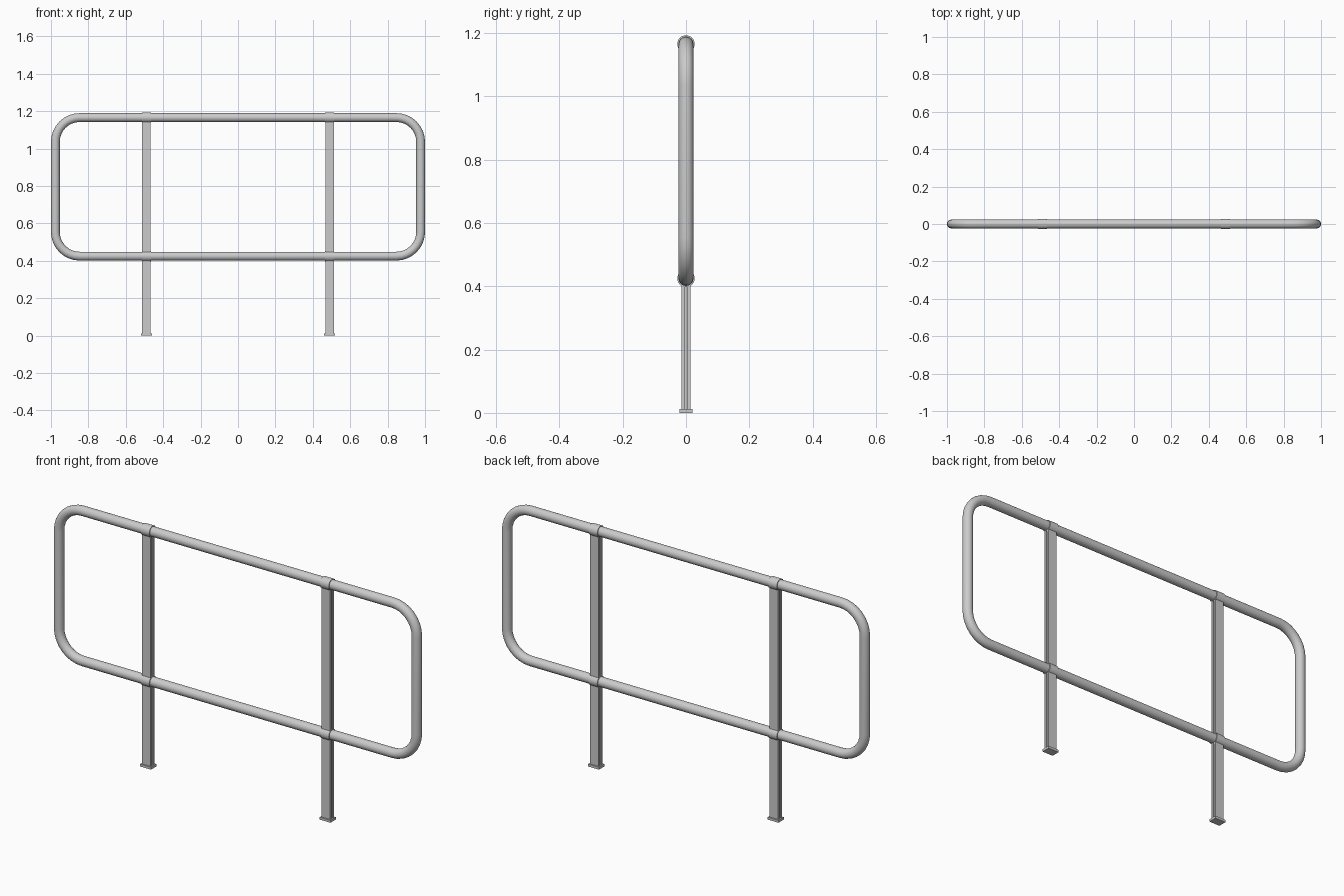
import bpy, bmesh, math
from mathutils import Vector, Matrix

if "Cube" in bpy.data.objects:
    bpy.data.objects.remove(bpy.data.objects["Cube"])

R = 0.0235                      # rail tube radius
X_END, Z_LOW, Z_HIGH = 1 - R, 0.425, 1.166
BEND, POST_X = 0.13, 0.49


def finish(name, bm, smooth=True):
    bmesh.ops.recalc_face_normals(bm, faces=bm.faces)
    mesh = bpy.data.meshes.new(name)
    bm.to_mesh(mesh)
    bm.free()
    ob = bpy.data.objects.new(name, mesh)
    bpy.context.collection.objects.link(ob)
    if smooth:
        bpy.ops.object.select_all(action='DESELECT')
        bpy.context.view_layer.objects.active = ob
        ob.select_set(True)
        bpy.ops.object.shade_smooth_by_angle(angle=math.radians(35))
    return ob


# Rail loop: a round section swept along a closed rounded rectangle
def rail_loop(steps=8, sides=24):
    bm = bmesh.new()
    rings = []
    corners = [(1, 1, 0), (-1, 1, 90), (-1, -1, 180), (1, -1, 270)]
    mid, half = (Z_LOW + Z_HIGH) / 2, (Z_HIGH - Z_LOW) / 2
    for sx, sz, start in corners:
        centre = Vector((sx * (X_END - BEND), 0, mid + sz * (half - BEND)))
        for i in range(steps + 1):
            a = math.radians(start + 90 * i / steps)
            out = Vector((math.cos(a), 0, math.sin(a)))
            ring = []
            for j in range(sides):
                t = math.tau * j / sides
                p = centre + out * (BEND + R * math.cos(t))
                p.y = R * math.sin(t)
                ring.append(bm.verts.new(p))
            rings.append(ring)
    for k, ring in enumerate(rings):
        nxt = rings[(k + 1) % len(rings)]
        for j in range(sides):
            n = (j + 1) % sides
            bm.faces.new((ring[j], ring[n], nxt[n], nxt[j]))
    return finish("rail_loop", bm)


# Upright: grooved section extruded upwards
def post(name, x):
    w, d, web, gap = 0.0235, 0.0145, 0.012, 0.004
    quarter = [(w, gap), (w, d)]
    right = [(web, -gap), (w, -gap), (w, -d)]
    profile = right[:] + [(-w, -d), (-w, -gap), (-web, -gap),
                          (-web, gap), (-w, gap), (-w, d)] + quarter[::-1] + [(web, gap)]
    bm = bmesh.new()
    face = bm.faces.new([bm.verts.new((x + px, py, 0.01)) for px, py in profile])
    top = bmesh.ops.extrude_face_region(bm, geom=[face])["geom"]
    bmesh.ops.translate(bm, vec=(0, 0, Z_HIGH - 0.01),
                        verts=[v for v in top if isinstance(v, bmesh.types.BMVert)])
    finish(name, bm, False)


# Foot plate
def foot(name, x):
    bm = bmesh.new()
    bmesh.ops.create_cube(bm, size=1, matrix=Matrix.Translation((x, 0, 0.006))
                          @ Matrix.Diagonal((0.059, 0.042, 0.012, 1)))
    finish(name, bm, False)


# Collar around the rail where it meets a post
def collar(name, x, z):
    bm = bmesh.new()
    bmesh.ops.create_cone(bm, cap_ends=True, segments=24, radius1=0.0275, radius2=0.0275,
                          depth=0.049, matrix=Matrix.Translation((x, 0, z))
                          @ Matrix.Rotation(math.pi / 2, 4, 'Y'))
    finish(name, bm)


rail_loop()
for side, x in (("left", -POST_X), ("right", POST_X)):
    post(side + "_post", x)
    foot(side + "_foot_plate", x)
    collar(side + "_lower_collar", x, Z_LOW)
    collar(side + "_upper_collar", x, Z_HIGH)
